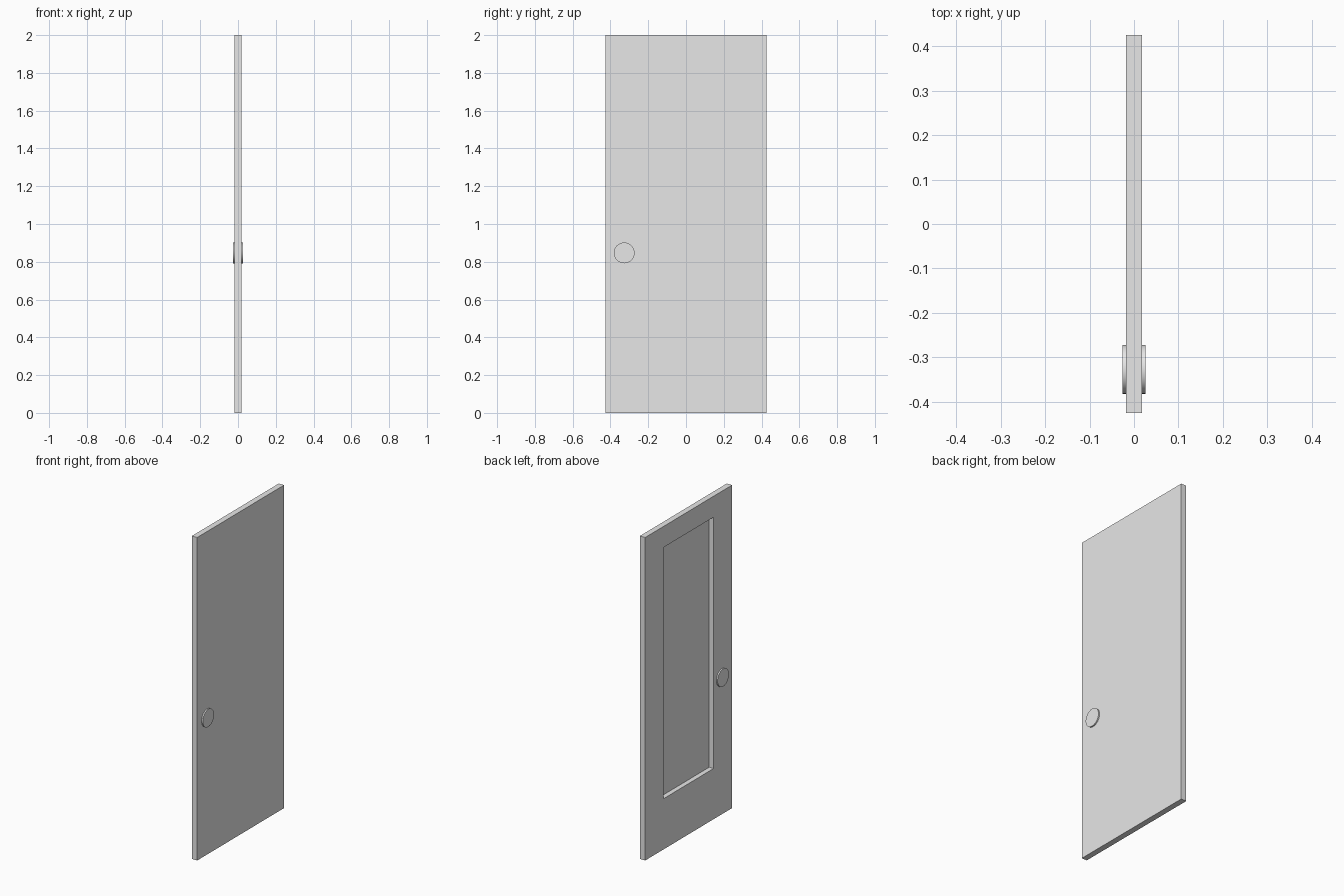
import bpy, bmesh, math

cube = bpy.data.objects.get("Cube")
if cube:
    bpy.data.objects.remove(cube, do_unlink=True)

WIDTH, HEIGHT, THICK = 0.85, 2.0, 0.036
PANEL_HALF, PANEL_LOW, PANEL_HIGH, PANEL_DEPTH = 0.244, 0.314, 1.87, 0.03

grey = bpy.data.materials.new("light grey")
grey.use_nodes = True
colour = (0.8, 0.8, 0.8, 1)
grey.diffuse_color = colour
grey.node_tree.nodes["Principled BSDF"].inputs["Base Color"].default_value = colour


def inset_to_panel(bm, face, x):
    """Inset a face and fit its inner loop to the panel rectangle at depth x."""
    bmesh.ops.inset_individual(bm, faces=[face], thickness=0.02)
    middle = face.calc_center_median()
    for v in face.verts:
        v.co = (x,
                math.copysign(PANEL_HALF, v.co.y - middle.y),
                PANEL_HIGH if v.co.z > middle.z else PANEL_LOW)


# Door slab with a sunken panel on one side
bm = bmesh.new()
bmesh.ops.create_cube(bm, size=1)
for v in bm.verts:
    v.co = (v.co.x * THICK, v.co.y * WIDTH, (v.co.z + 0.5) * HEIGHT)
bm.normal_update()
panel = min(bm.faces, key=lambda f: f.calc_center_median().x)
inset_to_panel(bm, panel, -THICK / 2)
inset_to_panel(bm, panel, -THICK / 2 + PANEL_DEPTH)
bmesh.ops.recalc_face_normals(bm, faces=bm.faces)
mesh = bpy.data.meshes.new("door_slab")
bm.to_mesh(mesh)
bm.free()
mesh.materials.append(grey)
door = bpy.data.objects.new("door_slab", mesh)
bpy.context.collection.objects.link(door)

# Flat round knob on each side
for name, side in (("knob_left", 1), ("knob_right", -1)):
    bpy.ops.mesh.primitive_cylinder_add(
        vertices=32, radius=0.055, depth=0.012,
        location=(side * 0.02, -0.327, 0.847), rotation=(0, math.pi / 2, 0))
    knob = bpy.context.object
    knob.name = name
    knob.data.materials.append(grey)
    bpy.ops.object.shade_smooth_by_angle(angle=math.radians(30))
